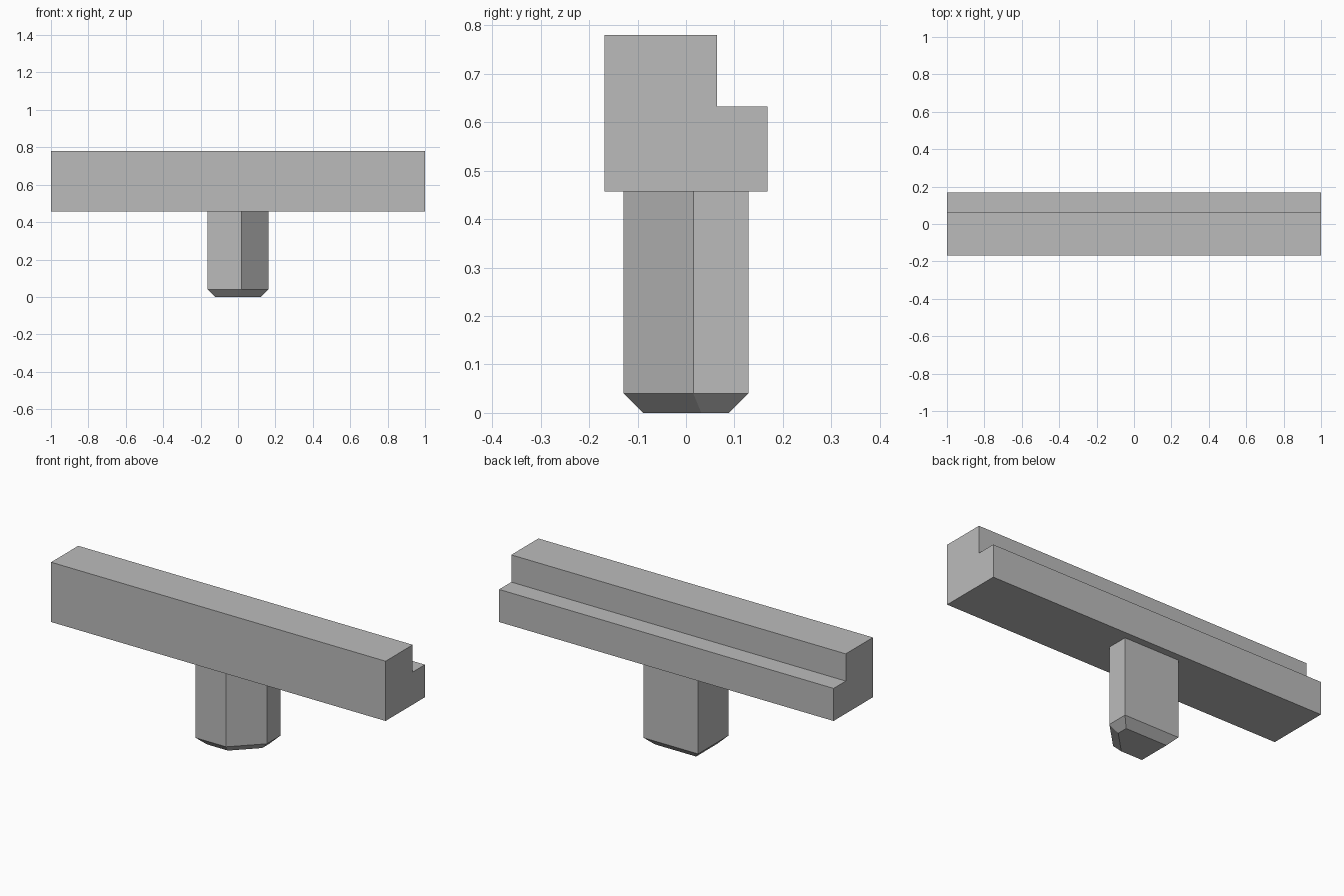
import bpy
import bmesh
from mathutils import Vector

if "Cube" in bpy.data.objects:
    bpy.data.objects.remove(bpy.data.objects["Cube"], do_unlink=True)

GREY = (0.5, 0.5, 0.5, 1.0)
grey = bpy.data.materials.new("plain_grey")
grey.use_nodes = True
grey.diffuse_color = GREY
grey.node_tree.nodes["Principled BSDF"].inputs["Base Color"].default_value = GREY


def extrude_profile(name, points, offset, inset=0.0):
    """Extrude a flat outline by offset; optionally taper the starting face."""
    bm = bmesh.new()
    start = bm.faces.new([bm.verts.new(p) for p in points])
    result = bmesh.ops.extrude_face_region(bm, geom=[start], use_keep_orig=True)
    moved = [g for g in result["geom"] if isinstance(g, bmesh.types.BMVert)]
    bmesh.ops.translate(bm, vec=offset, verts=moved)
    bmesh.ops.recalc_face_normals(bm, faces=bm.faces)
    if inset:
        bmesh.ops.inset_region(bm, faces=[start], thickness=inset, depth=inset,
                               use_boundary=True, use_even_offset=True)
    mesh = bpy.data.meshes.new(name)
    bm.to_mesh(mesh)
    bm.free()
    mesh.materials.append(grey)
    obj = bpy.data.objects.new(name, mesh)
    bpy.context.collection.objects.link(obj)
    return obj


# Long bar with a step along the back
base, step, top = 0.457, 0.633, 0.78
front, ledge, back = -0.168, 0.064, 0.168
section = [(front, base), (back, base), (back, step),
           (ledge, step), (ledge, top), (front, top)]
extrude_profile("stepped_bar", [(-1, y, z) for y, z in section], Vector((2, 0, 0)))

# Post with one cut corner and a chamfered foot
w, d, cut, foot = 0.163, 0.129, 0.144, 0.04
outline = [(-w, -d), (w - cut, -d), (w, cut - d), (w, d), (-w, d)]
extrude_profile("post", [(x, y, foot) for x, y in outline],
                Vector((0, 0, base - foot)), inset=foot)
